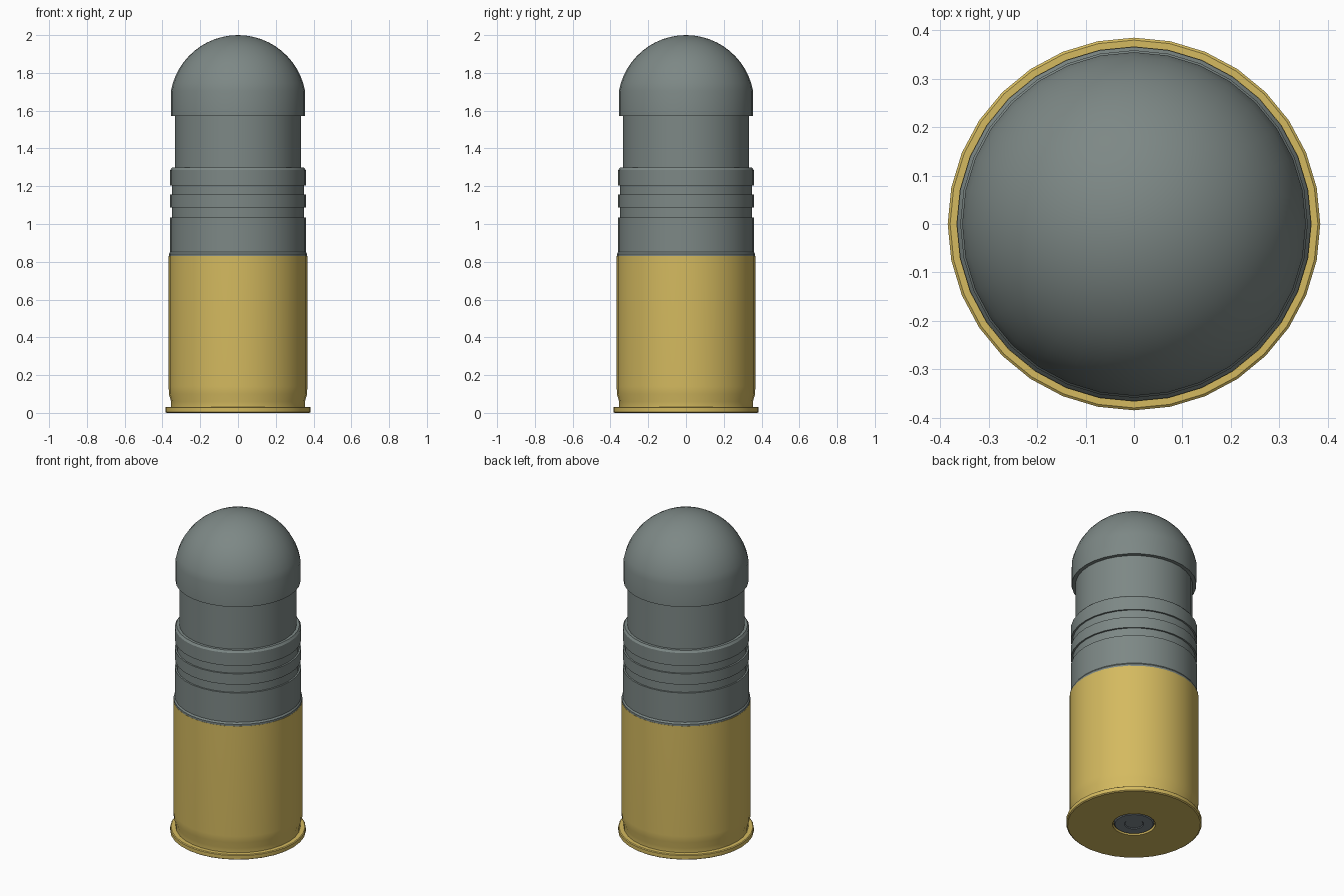
import bpy, bmesh, math

if "Cube" in bpy.data.objects:
    bpy.data.objects.remove(bpy.data.objects["Cube"])

SIDES = 32


def material(name, rgb):
    m = bpy.data.materials.new(name)
    m.diffuse_color = (*rgb, 1.0)
    m.use_nodes = True
    m.node_tree.nodes["Principled BSDF"].inputs["Base Color"].default_value = m.diffuse_color
    return m


brass = material("brass", (0.66, 0.49, 0.115))
grey = material("grey metal", (0.205, 0.246, 0.237))
steel = material("primer steel", (0.215, 0.255, 0.285))


def lathe(name, profile, mat, sides=SIDES):
    """Spin a list of (radius, height) points around z; radius 0 makes a pole."""
    bm = bmesh.new()
    rings = []
    for r, z in profile:
        if r == 0:
            rings.append([bm.verts.new((0, 0, z))])
        else:
            rings.append([bm.verts.new((r * math.cos(2 * math.pi * i / sides),
                                        r * math.sin(2 * math.pi * i / sides), z))
                          for i in range(sides)])
    for a, b in zip(rings, rings[1:]):
        for i in range(sides):
            j = (i + 1) % sides
            if len(a) == 1:
                bm.faces.new((a[0], b[j], b[i]))
            elif len(b) == 1:
                bm.faces.new((a[i], a[j], b[0]))
            else:
                bm.faces.new((a[i], a[j], b[j], b[i]))
    bmesh.ops.recalc_face_normals(bm, faces=bm.faces[:])
    mesh = bpy.data.meshes.new(name)
    bm.to_mesh(mesh)
    bm.free()
    mesh.materials.append(mat)
    obj = bpy.data.objects.new(name, mesh)
    bpy.context.collection.objects.link(obj)
    bpy.ops.object.select_all(action='DESELECT')
    obj.select_set(True)
    bpy.context.view_layer.objects.active = obj
    bpy.ops.object.shade_smooth_by_angle(angle=math.radians(25))
    return obj


# Casing: recessed primer pocket, rim, extractor groove and straight wall
lathe("casing", [
    (0, 0.02), (0.122, 0.02), (0.122, 0.0),
    (0.378, 0.0), (0.385, 0.005), (0.385, 0.028), (0.38, 0.032),
    (0.354, 0.032), (0.354, 0.06), (0.366, 0.10), (0.367, 0.14),
    (0.367, 0.83), (0.355, 0.83), (0.355, 0.81), (0, 0.81)], brass)

# Primer seated in the base, with a shallow centre ring
lathe("primer", [
    (0, 0.006), (0.05, 0.006), (0.055, 0.002), (0.108, 0.002),
    (0.114, 0.007), (0.114, 0.02), (0, 0.02)], steel)

# Body: seating lip, two grooves, top band and narrower neck
lathe("body", [
    (0, 0.815), (0.366, 0.826), (0.366, 0.842), (0.359, 0.852),
    (0.359, 1.035), (0.349, 1.035), (0.349, 1.087), (0.359, 1.087),
    (0.359, 1.155), (0.349, 1.155), (0.349, 1.205), (0.359, 1.205),
    (0.359, 1.285), (0.35, 1.298), (0.333, 1.298),
    (0.333, 1.58), (0, 1.58)], grey)

# Rounded cap: short cylinder below a dome that is nearly a hemisphere
base_r, base_z, top_z = 0.355, 1.705, 2.0
rise = top_z - base_z
radius = (base_r ** 2 + rise ** 2) / (2 * rise)
start = math.asin((base_z - (top_z - radius)) / radius)
steps = 12
dome = []
for k in range(steps):
    a = start + (math.pi / 2 - start) * k / steps
    dome.append((radius * math.cos(a), top_z - radius + radius * math.sin(a)))
lathe("cap", [(0, 1.572), (base_r, 1.572)] + dome + [(0, top_z)], grey)
